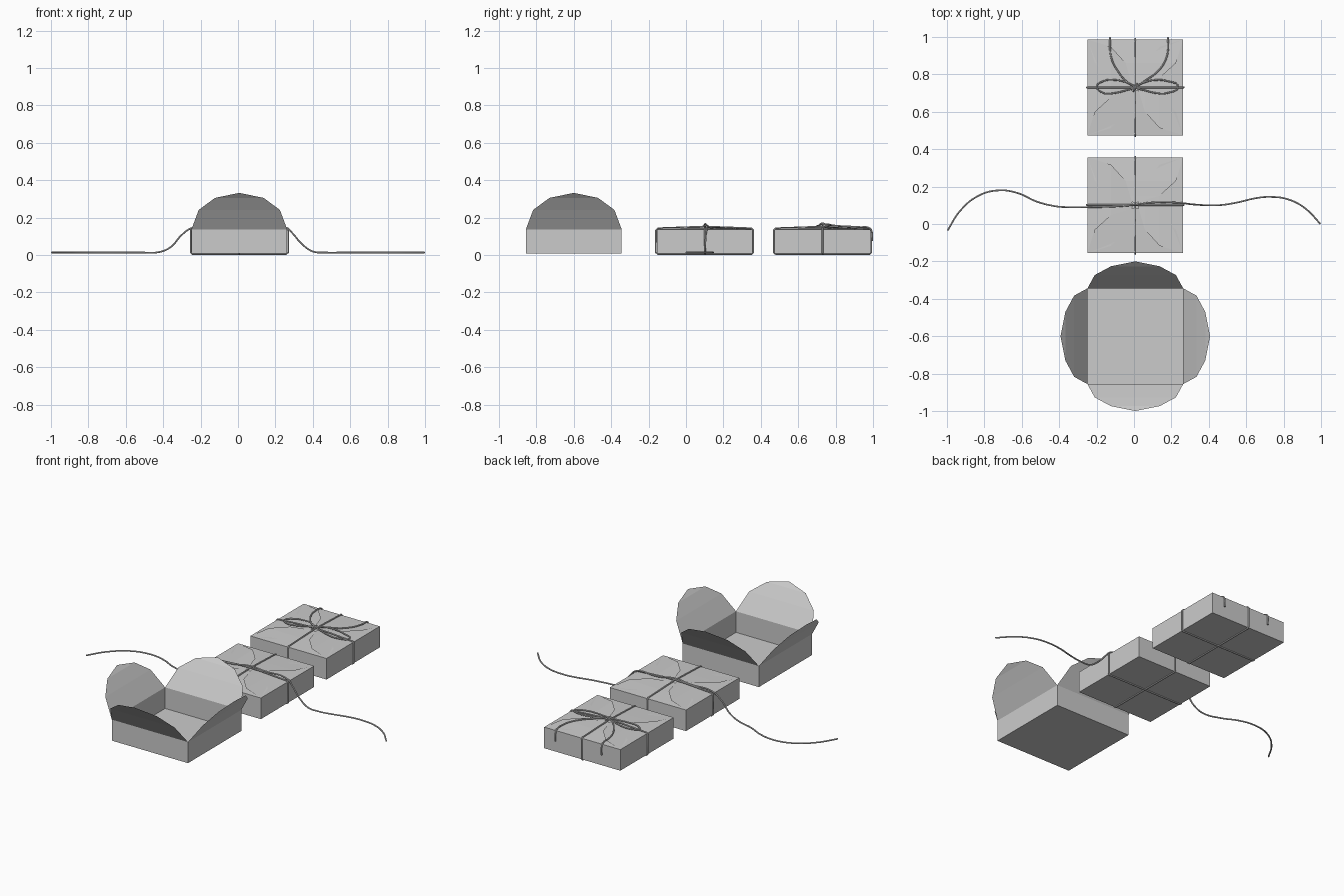
import bpy, bmesh
from mathutils import Matrix, Vector

if "Cube" in bpy.data.objects:
    bpy.data.objects.remove(bpy.data.objects["Cube"])

CX, H = 0.007, 0.256         # box centre x, half width
Z0, Z1 = 0.009, 0.137        # box bottom and rim
R = 0.0045                   # twine radius


def box(name, cy, rows, tilt=0.0):
    """Card box: floor, four walls, four stepped semicircular flaps.
    rows = (half width, outward offset, rise) from hinge to tip."""
    bm = bmesh.new()
    c = [(-H, -H), (H, -H), (H, H), (-H, H)]
    bm.faces.new([bm.verts.new((x, y, Z0)) for x, y in reversed(c)])
    for i in range(4):
        rot = Matrix.Rotation(i * 1.5707963, 4, 'Z')

        def v(x, y, z):
            return bm.verts.new(rot @ Vector((x, y, z)))
        low = [v(H, -H, Z0), v(H, H, Z0)]
        prev = [v(H, -H, Z1), v(H, H, Z1)]
        bm.faces.new(low + prev[::-1])
        for w, out, dz in rows:
            if w:
                cur = [v(H + out, -w, Z1 + dz + tilt), v(H + out, w, Z1 + dz - tilt)]
                bm.faces.new(prev + cur[::-1])
            else:
                cur = [v(H + out, 0, Z1 + dz)]
                bm.faces.new(prev + cur)
            prev = cur
    bmesh.ops.remove_doubles(bm, verts=bm.verts, dist=1e-5)
    me = bpy.data.meshes.new(name)
    bm.to_mesh(me)
    bm.free()
    ob = bpy.data.objects.new(name, me)
    ob.location = (CX, cy, 0)
    bpy.context.collection.objects.link(ob)


def cord(name, pts, closed=False, smooth=True):
    """Round twine through the points."""
    cu = bpy.data.curves.new(name, 'CURVE')
    cu.dimensions = '3D'
    cu.bevel_depth = R
    cu.bevel_resolution = 2
    cu.use_fill_caps = True
    cu.resolution_u = 6
    sp = cu.splines.new('BEZIER' if smooth else 'POLY')
    if smooth:
        sp.bezier_points.add(len(pts) - 1)
        for b, p in zip(sp.bezier_points, pts):
            b.co = p
            b.handle_left_type = b.handle_right_type = 'AUTO'
    else:
        sp.points.add(len(pts) - 1)
        for b, p in zip(sp.points, pts):
            b.co = (*p, 1)
    sp.use_cyclic_u = closed
    ob = bpy.data.objects.new(name, cu)
    bpy.context.collection.objects.link(ob)
    bpy.context.view_layer.objects.active = ob
    ob.select_set(True)
    bpy.ops.object.convert(target='MESH')
    bpy.ops.object.shade_smooth_by_angle()
    bpy.context.active_object.select_set(False)


def wrap(name, cy, along_x, lift=0.0):
    """Twine ring around a closed box."""
    a, b = H + R, H - 0.006
    prof = [(-b, R), (b, R), (a, 0.013), (a, 0.132), (b, 0.143), (0.08, 0.149 + lift),
            (0, 0.151 + lift), (-0.08, 0.149 + lift), (-b, 0.143), (-a, 0.132), (-a, 0.013)]
    pts = [(CX + s, cy, z) if along_x else (CX, cy + s, z) for s, z in prof]
    cord(name, pts, True, False)


# Boxes: one open, two closed with interleaved flaps
box("open_box", -0.6, [(0.217, 0.071, 0.104), (0.13, 0.118, 0.168), (0, 0.144, 0.195)])
closed = [(0.217, -0.126, 0.006), (0.13, -0.205, 0.008), (0, -0.243, 0.009)]
box("wrapped_box", 0.1, closed, 0.004)
box("tied_box", 0.73, closed, 0.004)

# Twine rings around the closed boxes
for label, cy in (("wrapped", 0.102), ("tied", 0.73)):
    wrap(label + "_long_twine", 0.1 if cy < 0.5 else cy, False)
    wrap(label + "_cross_twine", cy, True, 0.005)

# Loose twine twisted over the middle box, ends lying on the ground
cord("loose_twine", [
    (-0.997, -0.035, 0.013), (-0.93, 0.07, 0.013), (-0.83, 0.152, 0.013), (-0.72, 0.18, 0.013),
    (-0.62, 0.165, 0.013), (-0.52, 0.12, 0.013), (-0.42, 0.095, 0.016), (-0.36, 0.09, 0.042),
    (-0.30, 0.089, 0.108), (-0.245, 0.09, 0.145), (-0.1, 0.094, 0.152), (0.007, 0.103, 0.166),
    (0.1, 0.115, 0.154), (0.26, 0.112, 0.145), (0.295, 0.107, 0.112), (0.34, 0.103, 0.06),
    (0.40, 0.1, 0.019), (0.47, 0.102, 0.013), (0.56, 0.117, 0.013), (0.65, 0.138, 0.013),
    (0.73, 0.145, 0.013), (0.83, 0.13, 0.013), (0.92, 0.08, 0.013), (0.997, 0.0, 0.013)])

# Bow: a loop and a tail on each side of the knot
for side, s, w in (("left", -1, 0.135), ("right", 1, 0.175)):
    def P(x, y, z):
        return (CX + s * x, 0.73 + y, z)
    cord(side + "_bow_loop", [
        P(0, 0.004, 0.162), P(0.05, 0.028, 0.164), P(0.11, 0.040, 0.160), P(0.17, 0.034, 0.155),
        P(0.205 if s < 0 else 0.228, 0.004, 0.151), P(0.17, -0.03, 0.151), P(0.11, -0.030, 0.154),
        P(0.05, -0.016, 0.159), P(0, -0.002, 0.165)])
    cord(side + "_bow_tail", [
        P(0, 0.0, 0.162), P(0.05, 0.034, 0.161), P(w * 0.68, 0.085, 0.155), P(w * 0.92, 0.145, 0.152),
        P(w, 0.2, 0.149), P(w, 0.25, 0.144), P(w, 0.2625, 0.128), P(w, 0.264, 0.075)])

# Knot band over the bow
cord("knot", [(CX - 0.01, 0.71, 0.152), (CX - 0.004, 0.72, 0.166), (CX, 0.73, 0.169),
              (CX + 0.004, 0.74, 0.166), (CX + 0.01, 0.75, 0.152)])
